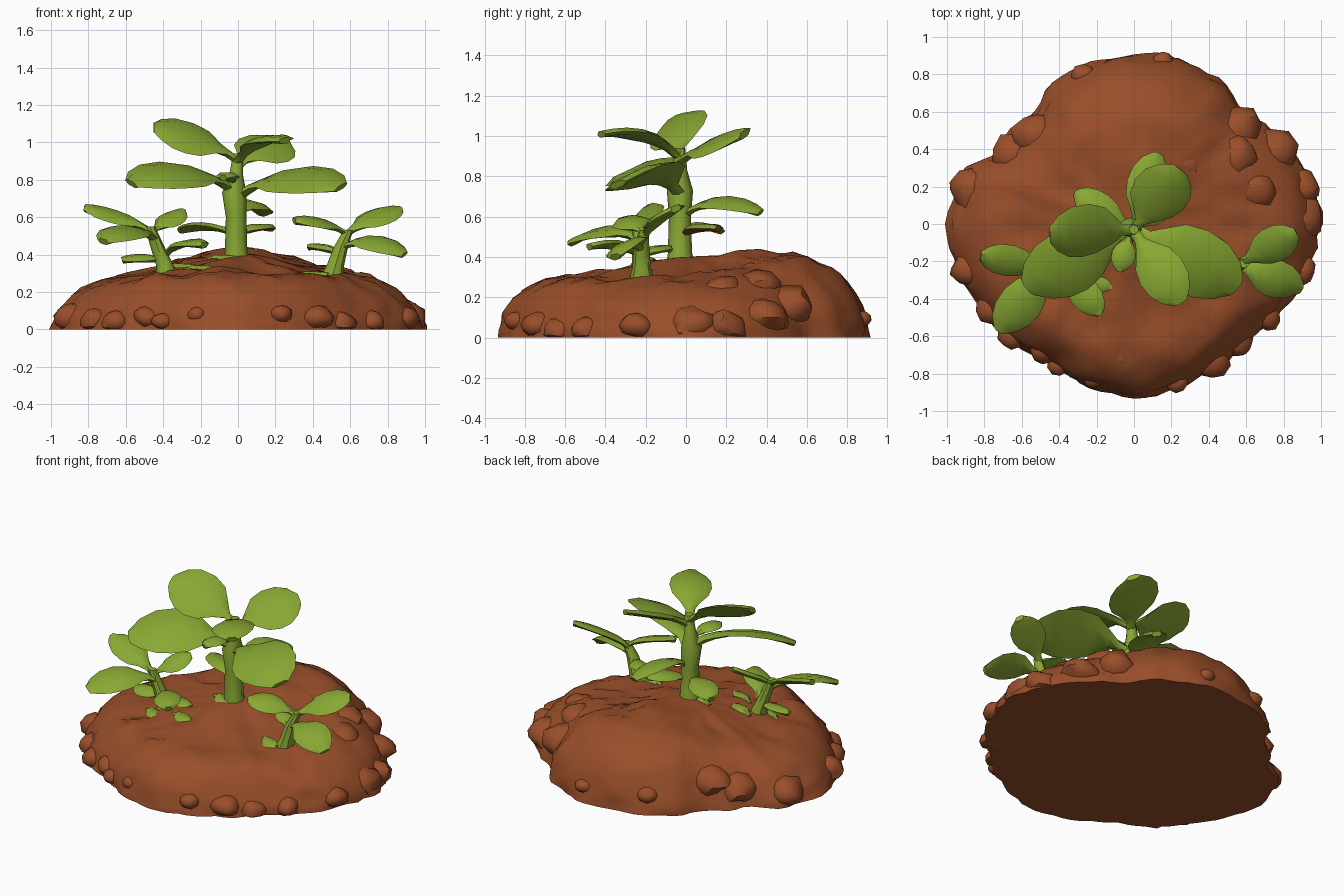
import bpy, bmesh, math
from mathutils import Vector, noise

cube = bpy.data.objects.get("Cube")
if cube:
    bpy.data.objects.remove(cube)

UP = Vector((0, 0, 1))


def material(name, rgb):
    m = bpy.data.materials.new(name)
    m.use_nodes = True
    m.diffuse_color = (*rgb, 1)
    m.node_tree.nodes["Principled BSDF"].inputs["Base Color"].default_value = (*rgb, 1)
    return m


GREEN = material("leaf green", (0.25, 0.39, 0.033))
SOIL = material("soil brown", (0.32, 0.077, 0.023))


def finish(bm, name, *mats, angle=45):
    bmesh.ops.recalc_face_normals(bm, faces=bm.faces)
    me = bpy.data.meshes.new(name)
    bm.to_mesh(me)
    bm.free()
    ob = bpy.data.objects.new(name, me)
    bpy.context.collection.objects.link(ob)
    for m in mats:
        me.materials.append(m)
    bpy.ops.object.select_all(action="DESELECT")
    ob.select_set(True)
    bpy.context.view_layer.objects.active = ob
    bpy.ops.object.shade_smooth_by_angle(angle=math.radians(angle))
    return ob


def skin(sections):
    """Closed tube through rings of equal point count."""
    bm = bmesh.new()
    rings = [[bm.verts.new(p) for p in s] for s in sections]
    n = len(rings[0])
    for a, b in zip(rings, rings[1:]):
        for i in range(n):
            j = (i + 1) % n
            bm.faces.new((a[i], a[j], b[j], b[i]))
    bm.faces.new(rings[0])
    bm.faces.new(rings[-1][::-1])
    return bm


def stem(name, points, radii):
    rings = [[Vector(p) + Vector((math.cos(k * math.tau / 8), math.sin(k * math.tau / 8), 0)) * r
              for k in range(8)] for p, r in zip(points, radii)]
    finish(skin(rings), name, GREEN)


# Blade outline: (position along leaf, relative half width)
BLADE = [(0, 0), (0.13, 0), (0.23, 0.45), (0.38, 0.85), (0.56, 1), (0.75, 0.94), (0.9, 0.68), (1, 0.3)]
RIM = [(-1, 0), (-0.5, 0.6), (0.5, 0.6), (1, 0), (0.5, -0.6), (-0.5, -0.6)]


def leaf(name, base, tip, width, arch=0.05, roll=0.0, under=None):
    a, b = Vector(base), Vector(tip)
    side = (b - a).cross(UP).normalized()
    size = (b - a).length
    sections = []
    for s, w in BLADE:
        p = a.lerp(b, s) + UP * arch * 4 * s * (1 - s)
        tangent = (b - a + UP * arch * 4 * (1 - 2 * s)).normalized()
        normal = side.cross(tangent)
        turn = roll * min(1, s * 3)
        across = side * math.cos(turn) + normal * math.sin(turn)
        lift = across.cross(tangent)
        stalk = 0.045 * size + 0.008
        half = max(width / 2 * w, stalk)
        thick = 0.028 if w else stalk
        # the blade cups slightly downwards at its rim
        sections.append([p + across * x * half + lift * (z * thick - 0.14 * half * w * abs(x))
                         for x, z in RIM])
    ob = finish(skin(sections), name, GREEN, *([under] if under else []))
    if under:
        for f in ob.data.polygons:
            f.material_index = int(f.normal.z < -0.2)


# Soil mound: outline radius every 15 degrees
OUTLINE = [1.0, .97, .91, .84, .9, .92, .92, .9, .87, .8, .82, .96,
           1.0, .98, .93, .9, .87, .9, .92, .9, .88, .87, .92, .97]


def outline(ang):
    f = ang / math.tau * 24
    i = int(f) % 24
    k = f - int(f)
    k = k * k * (3 - 2 * k)
    return OUTLINE[i] * (1 - k) + OUTLINE[(i + 1) % 24] * k


def ground(ang, t):
    """Surface point of the mound at an angle and a fraction of the radius."""
    back, front = max(0, math.sin(ang)), max(0, -math.sin(ang))
    shoulder = 0.30 + 0.13 * back ** 1.5
    k = min(1, t / 0.62)
    top = 0.40 + (shoulder - 0.40) * k * k * (3 - 2 * k)
    r = t * outline(ang)
    p = Vector((r * math.cos(ang), r * math.sin(ang), 0))
    bump = noise.noise(p * 4.5) * 0.035 + noise.noise(p * 10) * 0.022
    fall = 5.5 + 5 * front ** 2
    p.z = max(0, (top + bump * min(1, t * 3)) * max(0, 1 - t ** fall) ** 0.7)
    q = Vector((p.x * 5, p.y * 5, p.z * 8))
    wobble = 1 + (0.03 * noise.noise(q) + 0.022 * noise.noise(q * 2.3)) * t * t
    return Vector((p.x * wobble, p.y * wobble, p.z))


SEGS = 96
levels = [1, .995, .985, .97, .95, .92, .88, .84, .79, .73, .66, .58, .5, .4, .3, .2, .1, .02]
rings = [[ground(k * math.tau / SEGS, t) for k in range(SEGS)] for t in levels]
finish(skin(rings), "soil_mound", SOIL)

# Clods: angle in degrees, fraction of radius, size
CLODS = [(234, .97, .08), (264, .8, .085), (325, .99, .075), (300, .97, .09), (242, .98, .06),
         (222, .98, .08), (311, .98, .08), (109, .95, .07), (50, .5, .09), (210, .97, .08),
         (345, .96, .08), (12, .95, .11), (27, .92, .13), (150, .92, .13), (138, .88, .13),
         (168, .93, .12), (285, .97, .06), (195, .95, .1), (42, .88, .14), (255, .97, .06),
         (80, .97, .06), (2, .93, .12), (33, .72, .13), (15, .7, .12)]
for i, (deg, t, size) in enumerate(CLODS):
    bm = bmesh.new()
    bmesh.ops.create_icosphere(bm, subdivisions=2, radius=size)
    centre = ground(math.radians(deg), t) * 0.98
    centre.z = max(centre.z - size * 0.5, 0.04)
    for v in bm.verts:
        v.co *= 1 + 0.35 * noise.noise(v.co * 9 + Vector((i, 0, 0)))
        v.co.z *= 0.75
        v.co += centre
        v.co.x = max(-1, min(1, v.co.x))
        v.co.z = max(v.co.z, 0)
    finish(bm, f"soil_clod_{i + 1}", SOIL)

# Stems
stem("main_stem", [(0, -.02, .3), (-.01, -.03, .42), (-.01, -.03, .6), (-.02, -.03, .73),
                   (-.01, -.03, .83), (0, -.03, .94)], [.085, .06, .055, .065, .036, .026])
stem("right_stem", [(-.37, -.22, .24), (-.39, -.22, .34), (-.43, -.23, .44), (-.47, -.24, .55)],
     [.075, .047, .038, .026])
stem("left_stem", [(.49, -.22, .24), (.52, -.22, .34), (.55, -.22, .44), (.59, -.21, .53)],
     [.075, .047, .038, .026])

# Main plant leaves, from the crown down
MAIN = [((0, -.03, .9), (-.45, -.06, 1.08), .33, .04, .55),
        ((0, -.03, .87), (.25, .29, 1.01), .33, .03, -.4),
        ((0, -.04, .9), (.25, -.42, 1.01), .26, .06, -.1),
        ((-.02, -.03, .74), (-.57, -.34, .78), .38, .09, .38),
        ((0, -.03, .71), (.55, -.34, .76), .39, .09, -.38),
        ((0, -.02, .6), (.13, .37, .62), .23, .07, -.25),
        ((-.01, -.03, .5), (-.31, .17, .53), .17, .04, -.15),
        ((-.02, -.05, .78), (-.08, -.25, .81), .13, .03, 0)]
for i, spec in enumerate(MAIN):
    leaf(f"main_leaf_{i + 1}", *spec)
leaf("withered_leaf", (0, -.03, .5), (.18, .16, .54), .17, .03, 0, SOIL)

# Leaves of the two small side plants
RIGHT = [((-.46, -.24, .52), (-.82, -.17, .65), .18, .02, .35),
         ((-.44, -.23, .48), (-.72, -.57, .47), .24, .06, .25),
         ((-.46, -.24, .52), (-.29, -.08, .63), .15, .01, -.35),
         ((-.39, -.22, .4), (-.18, -.48, .45), .17, .04, -.15),
         ((-.4, -.22, .36), (-.62, -.21, .37), .13, .02, .2)]
LEFT = [((.57, -.21, .5), (.87, -.05, .64), .21, .03, -.35),
        ((.55, -.22, .43), (.89, -.35, .4), .22, .06, -.35),
        ((.58, -.21, .51), (.3, -.32, .58), .18, .03, .3),
        ((.54, -.22, .4), (.38, -.08, .44), .12, .02, 0)]
for side, specs in (("right", RIGHT), ("left", LEFT)):
    for i, spec in enumerate(specs):
        leaf(f"{side}_leaf_{i + 1}", *spec)

# Low green sprouts lying on the soil beside each stem
for i, (x, y) in enumerate([(-.2, -.31), (.4, -.24), (-.08, -.05), (-.43, -.28), (-.31, -.15)]):
    ang = math.atan2(y, x) % math.tau
    z = ground(ang, math.hypot(x, y) / outline(ang)).z
    leaf(f"ground_sprout_{i + 1}", (x - .08, y + .03, z - .01), (x + .08, y - .03, z - .01), .11, .01)
